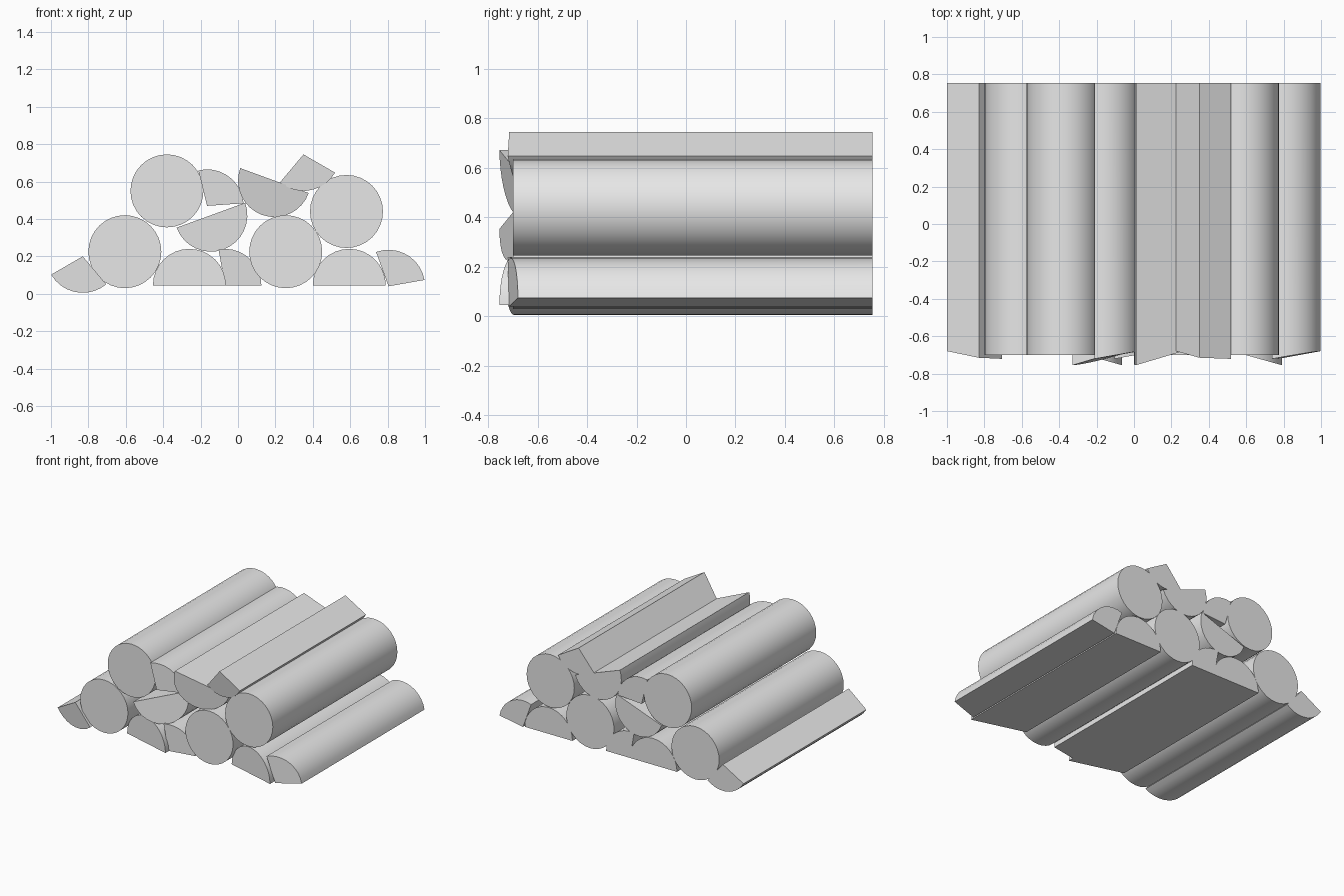
import bpy, bmesh
from math import cos, sin, radians

cube = bpy.data.objects.get("Cube")
if cube:
    bpy.data.objects.remove(cube, do_unlink=True)

RADIUS = 0.195
BACK = 0.755

# Single wood colour
wood = bpy.data.materials.new("plain_grey")
wood.use_nodes = True
grey = (0.8, 0.8, 0.8, 1)
wood.diffuse_color = grey
wood.node_tree.nodes["Principled BSDF"].inputs["Base Color"].default_value = grey


def log(name, x, z, start=0, sweep=360, front=-0.7, slope=0.0):
    """Extrude a round, half or split cross-section along y, with a slanted front cut."""
    steps = round(32 * sweep / 360)
    count = steps if sweep == 360 else steps + 1
    angles = [radians(sweep * i / steps) for i in range(count)]
    outline = [(RADIUS * cos(a), RADIUS * sin(a)) for a in angles]
    if sweep < 180:
        outline.append((0, 0))  # split corner
    c, s = cos(radians(start)), sin(radians(start))

    bm = bmesh.new()
    front_ring, back_ring = [], []
    for u, v in outline:
        px, pz = x + u * c - v * s, z + u * s + v * c
        front_ring.append(bm.verts.new((px, front + slope * u, pz)))
        back_ring.append(bm.verts.new((px, BACK, pz)))
    bm.faces.new(front_ring)
    bm.faces.new(back_ring[::-1])
    n = len(outline)
    for i in range(n):
        j = (i + 1) % n
        bm.faces.new((front_ring[j], front_ring[i], back_ring[i], back_ring[j]))
    bmesh.ops.recalc_face_normals(bm, faces=bm.faces)

    mesh = bpy.data.meshes.new(name)
    bm.to_mesh(mesh)
    bm.free()
    mesh.materials.append(wood)
    obj = bpy.data.objects.new(name, mesh)
    bpy.context.collection.objects.link(obj)
    bpy.ops.object.select_all(action="DESELECT")
    obj.select_set(True)
    bpy.context.view_layer.objects.active = obj
    bpy.ops.object.shade_smooth_by_angle(angle=radians(30))


# Whole round logs
for name, x, z in (("lower_right", -0.605, 0.225), ("upper_right", -0.38, 0.55),
                   ("lower_middle", 0.255, 0.225), ("upper_left", 0.58, 0.44)):
    log("round_log_" + name, x, z)

# Half logs: centre of the flat side and turn
for name, x, z, turn in (("base_right", -0.26, 0.045, 0), ("base_left", 0.595, 0.045, 0),
                         ("cradled", -0.145, 0.42, 200), ("top", 0.195, 0.605, 160)):
    log("half_log_" + name, x, z, turn, 180, -0.7, -0.28)

# Split wedges: corner and turn
for name, x, z, turn in (("base_middle", -0.07, 0.045, 0), ("base_left", 0.805, 0.04, 10),
                         ("base_right", -0.83, 0.2, 210), ("upper_middle", -0.165, 0.47, 4),
                         ("top", 0.35, 0.745, 230)):
    log("split_log_" + name, x, z, turn, 100, -0.715, 0.18)
